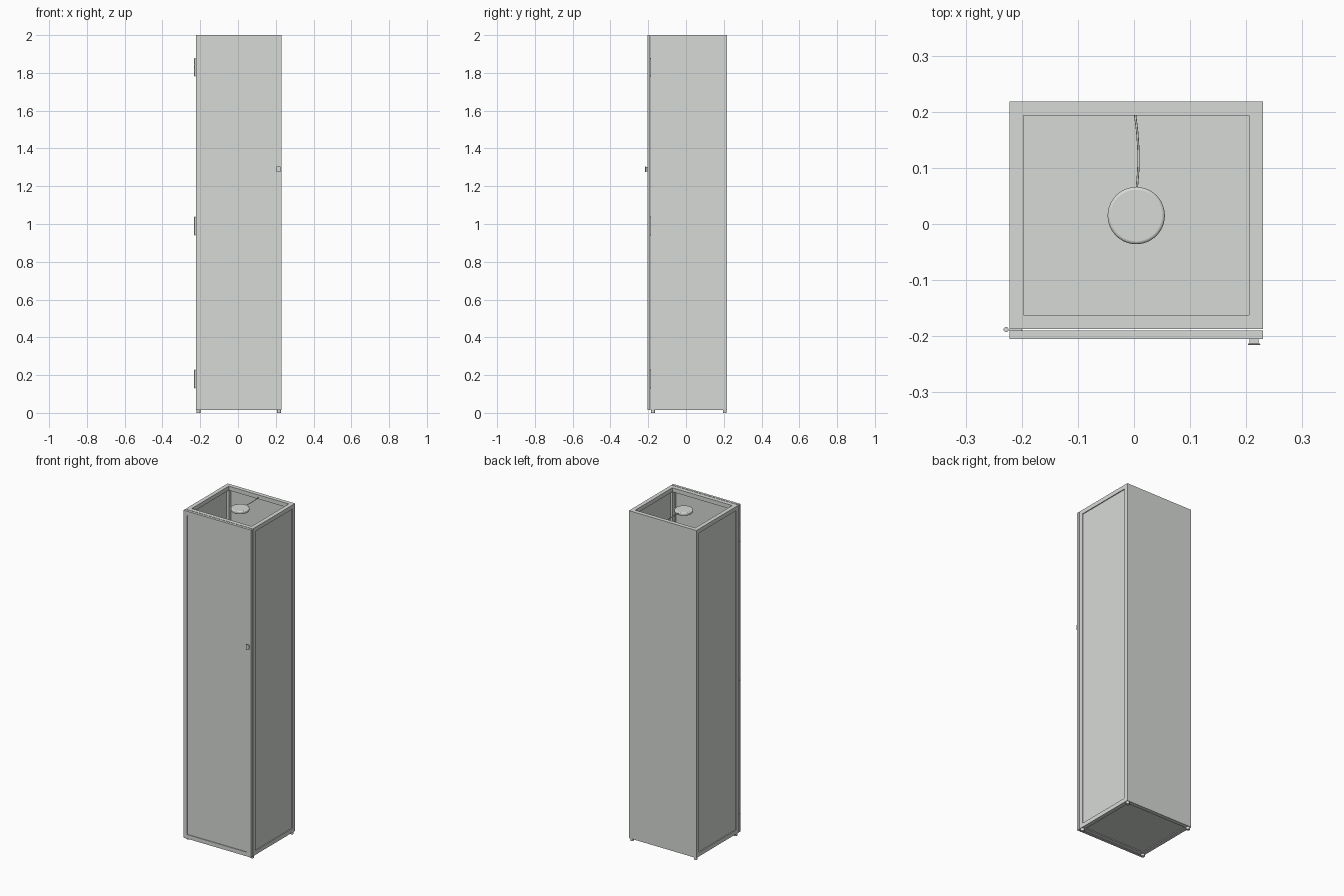
import bpy
from math import pi

cube = bpy.data.objects.get("Cube")
if cube:
    bpy.data.objects.remove(cube, do_unlink=True)

# Single painted finish
grey = bpy.data.materials.new("light_grey")
grey.use_nodes = True
colour = (0.68, 0.70, 0.68, 1)
grey.diffuse_color = colour
grey.node_tree.nodes["Principled BSDF"].inputs["Base Color"].default_value = colour


def finish(obj, name, bevel=0, segments=1):
    obj.name = name
    obj.data.materials.append(grey)
    if bevel:
        mod = obj.modifiers.new("Bevel", "BEVEL")
        mod.width, mod.segments = bevel, segments
    return obj


def box(name, x, y, z, bevel=0):
    """Box spanning the (low, high) ranges on each axis."""
    spans = (x, y, z)
    bpy.ops.mesh.primitive_cube_add(size=1, location=[sum(s) / 2 for s in spans])
    obj = bpy.context.object
    obj.scale = [s[1] - s[0] for s in spans]
    bpy.ops.object.transform_apply(location=False, rotation=False, scale=True)
    return finish(obj, name, bevel)


def cylinder(name, radius, x, y, z, sides=24, bevel=0, segments=1):
    bpy.ops.mesh.primitive_cylinder_add(vertices=sides, radius=radius,
                                        depth=z[1] - z[0], location=(x, y, sum(z) / 2))
    obj = finish(bpy.context.object, name, bevel, segments)
    bpy.ops.object.shade_smooth_by_angle()
    return obj


# Overall extents and tube width
L, R = -0.222, 0.230
FRONT, BACK = -0.187, 0.218
LOW, TOP = 0.015, 2.0
T = 0.025
inner_x = (L + T, R - T)
inner_y = (FRONT + T, BACK - T)
inner_z = (LOW + T, TOP - T)
ends_x = {"right": (L, L + T), "left": (R - T, R)}
ends_y = {"front": (FRONT, FRONT + T), "back": (BACK - T, BACK)}
ends_z = {"bottom": (LOW, LOW + T), "top": (TOP - T, TOP)}

# Cabinet frame: four posts and eight rails, with feet under the posts
for sx, xr in ends_x.items():
    for sy, yr in ends_y.items():
        box(f"{sy}_{sx}_post", xr, yr, (LOW, TOP))
        cylinder(f"{sy}_{sx}_foot", 0.010, sum(xr) / 2, sum(yr) / 2, (0, LOW))
for sz, zr in ends_z.items():
    for sx, xr in ends_x.items():
        box(f"{sx}_{sz}_rail", xr, inner_y, zr)
    for sy, yr in ends_y.items():
        box(f"{sy}_{sz}_rail", inner_x, yr, zr)

# Recessed side panes, flush back and floor; the top stays open
box("right_pane", (L + 0.005, L + 0.011), inner_y, inner_z)
box("left_pane", (R - 0.011, R - 0.005), inner_y, inner_z)
box("back_panel", inner_x, (BACK - 0.006, BACK), inner_z)
box("floor_panel", inner_x, inner_y, (LOW + 0.005, LOW + 0.014))

# Door: thin frame around a slightly recessed pane
door_y = (-0.205, -0.190)
for side, xr in ends_x.items():
    box(f"door_{side}_stile", xr, door_y, (LOW, TOP))
for side, zr in ends_z.items():
    box(f"door_{side}_rail", inner_x, door_y, zr)
box("door_pane", inner_x, (-0.201, -0.195), inner_z)

# Door knob: neck and wider face plate
box("knob_neck", (0.206, 0.222), (-0.213, -0.205), (1.279, 1.301))
box("knob_face", (0.203, 0.225), (-0.216, -0.213), (1.275, 1.305), bevel=0.001)

# Hinges: three knuckles on a pin, and a leaf in the door gap
for label, z in (("lower", 0.18), ("middle", 0.99), ("upper", 1.83)):
    for i in (-1, 0, 1):
        mid = z + i * 0.032
        cylinder(f"{label}_hinge_knuckle", 0.0045, -0.228, -0.188,
                 (mid - 0.0155, mid + 0.0155), sides=16)
    cylinder(f"{label}_hinge_pin", 0.003, -0.228, -0.188, (z - 0.05, z + 0.05), sides=12)
    box(f"{label}_hinge_leaf", (-0.228, -0.200), (-0.190, -0.187), (z - 0.047, z + 0.047))

# Round lamp hung level with the top, with a rounded rim
cylinder("lamp", 0.051, 0.004, 0.015, (1.974, 1.992), sides=48, bevel=0.005, segments=3)

# Lamp cable running to the back rail
curve = bpy.data.curves.new("lamp_cable", "CURVE")
curve.dimensions = "3D"
curve.bevel_depth = 0.002
curve.bevel_resolution = 2
spline = curve.splines.new("BEZIER")
path = [(0.005, 0.062), (0.008, 0.11), (0.006, 0.16), (0.002, 0.194)]
spline.bezier_points.add(len(path) - 1)
for point, (x, y) in zip(spline.bezier_points, path):
    point.co = (x, y, 1.985)
    point.handle_left_type = point.handle_right_type = "AUTO"
cable = bpy.data.objects.new("lamp_cable", curve)
bpy.context.collection.objects.link(cable)
curve.materials.append(grey)
